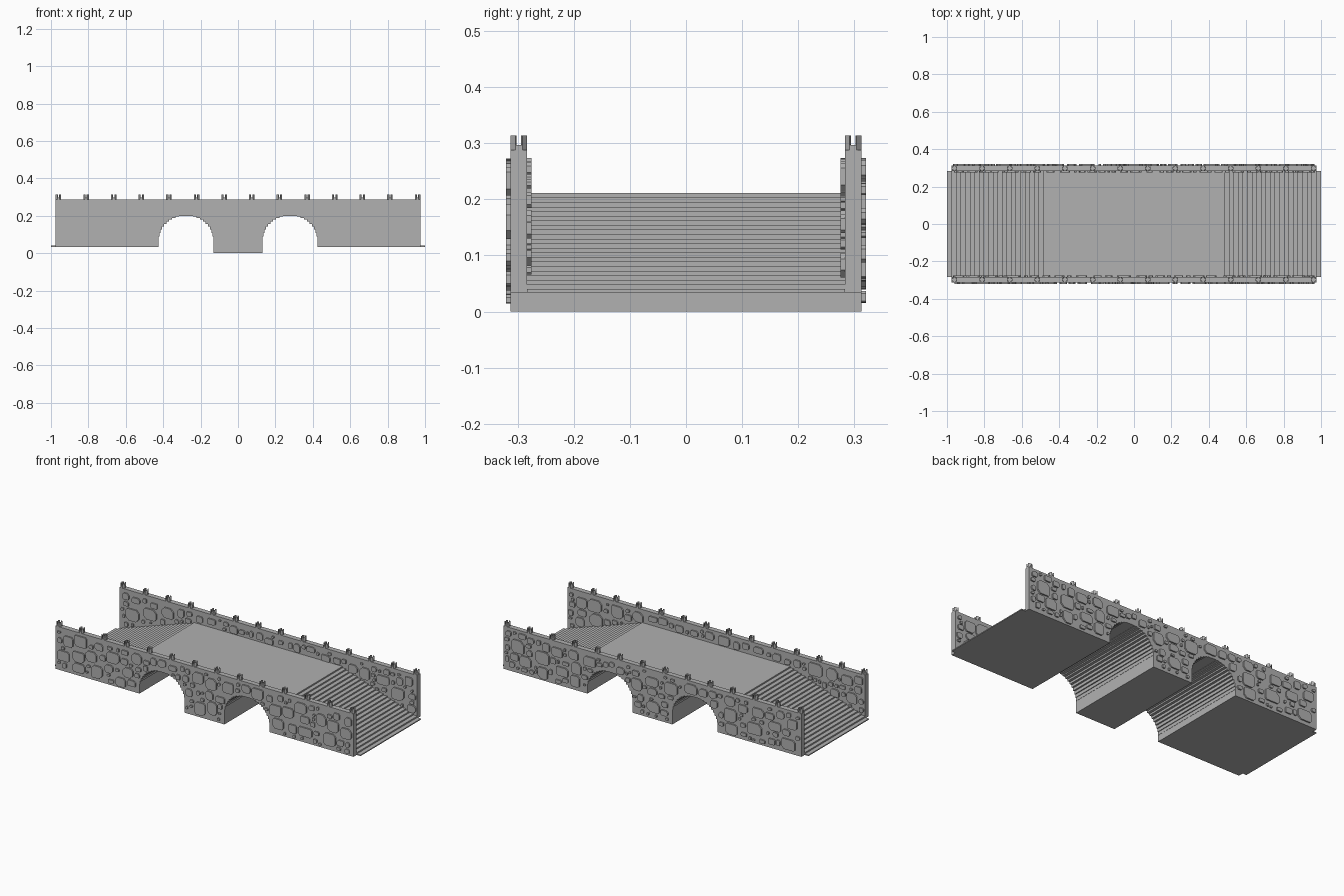
import bpy, bmesh, math, random

random.seed(7)
if "Cube" in bpy.data.objects:
    bpy.data.objects.remove(bpy.data.objects["Cube"])

stone_grey = bpy.data.materials.new("stone_grey")
stone_grey.use_nodes = True
GREY = (0.44, 0.44, 0.44, 1)
stone_grey.diffuse_color = GREY
bsdf = stone_grey.node_tree.nodes["Principled BSDF"]
bsdf.inputs["Base Color"].default_value = GREY
bsdf.inputs["Roughness"].default_value = 0.9

# Main dimensions
WALL_IN, WALL_OUT, WALL_END, WALL_TOP = 0.283, 0.313, 0.975, 0.288
BASE, DECK = 0.034, 0.211
ARCH_X, ARCH_R, ARCH_Z = 0.278, 0.148, 0.052
STEPS, RUN = 21, 0.0245
RISE = (DECK - 0.04) / STEPS


def prism(bm, points, low, high, axis="y"):
    """Extrude a flat outline between two levels along y or z."""
    def place(p, level):
        return (p[0], level, p[1]) if axis == "y" else (p[0], p[1], level)
    a = [bm.verts.new(place(p, low)) for p in points]
    b = [bm.verts.new(place(p, high)) for p in points]
    bm.faces.new(a)
    bm.faces.new(b[::-1])
    for i in range(len(a)):
        j = (i + 1) % len(a)
        bm.faces.new((a[i], b[i], b[j], a[j]))


def finish(bm, name):
    bmesh.ops.recalc_face_normals(bm, faces=bm.faces[:])
    mesh = bpy.data.meshes.new(name)
    bm.to_mesh(mesh)
    bm.free()
    mesh.materials.append(stone_grey)
    obj = bpy.data.objects.new(name, mesh)
    bpy.context.collection.objects.link(obj)
    return obj


def arch(cx, left_foot, right_foot, n=24):
    """Stepped arch outline from its left foot to its right foot."""
    ring = [(cx - ARCH_R * math.cos(math.pi * i / n),
             ARCH_Z + ARCH_R * math.sin(math.pi * i / n)) for i in range(n + 1)]
    pts = [(cx - ARCH_R, left_foot), ring[0]]
    for i in range(n):
        p, q = ring[i], ring[i + 1]
        pts += [(p[0], q[1]) if i < n / 2 else (q[0], p[1]), q]
    return pts + [(cx + ARCH_R, right_foot)]


def underside(end):
    return ([(-end, BASE)] + arch(-ARCH_X, BASE, 0) + arch(ARCH_X, 0, BASE)
            + [(end, BASE)])


def deck_height(x):
    return min(DECK, 0.04 + RISE * int((1 - abs(x)) / RUN))


# Deck with stairs at both ends
stairs = []
for i in range(STEPS + 1):
    z = 0.04 + RISE * i
    stairs.append((1 - RUN * i, z))
    if i < STEPS:
        stairs.append((1 - RUN * (i + 1), z))
bm = bmesh.new()
prism(bm, underside(1) + stairs + [(-x, z) for x, z in reversed(stairs)],
      -WALL_IN, WALL_IN)
finish(bm, "stair_deck")


def in_masonry(x, z):
    """True where the wall is solid around a point."""
    d = abs(abs(x) - ARCH_X)
    if d < ARCH_R + 0.008 and z < ARCH_Z:
        return False
    if math.hypot(d, z - ARCH_Z) < ARCH_R + 0.01:
        return False
    return z > (0.009 if abs(x) < ARCH_X - ARCH_R else BASE + 0.01)


def pack_stones(inner):
    """Place stones from large to small without overlaps."""
    placed = []
    for small, large, tries in ((0.06, 0.09, 160), (0.035, 0.06, 700),
                                (0.022, 0.04, 1300), (0.012, 0.025, 1500)):
        for _ in range(tries):
            w, h = random.uniform(small, large), random.uniform(small, large) * 0.85
            x = random.uniform(-0.968 + w / 2, 0.968 - w / 2)
            z = random.uniform(0.01 + h / 2, 0.274 - h / 2)
            if inner:
                if z - h / 2 < deck_height(x) + 0.003:
                    continue
            elif not all(in_masonry(x + sx * w / 2, z + sz * h / 2)
                         for sx in (-1, 0, 1) for sz in (-1, 0, 1)):
                continue
            if all(abs(x - a) > (w + c) / 2 + 0.007 or abs(z - b) > (h + d) / 2 + 0.007
                   for a, b, c, d in placed):
                placed.append((x, z, w, h))
    return placed


def stone_outline(x, z, w, h):
    """Rectangle with uneven cut corners."""
    pts = []
    for sx, sz in ((1, 1), (-1, 1), (-1, -1), (1, -1)):
        cut = min(w, h) * random.uniform(0.1, 0.32)
        across = (x + sx * (w / 2 - cut), z + sz * h / 2)
        side = (x + sx * w / 2, z + sz * (h / 2 - cut))
        pts += [side, across] if sx * sz > 0 else [across, side]
    return pts


def octagon_point(x, y, r, k):
    a = math.radians(22.5 + 45 * k)
    return (x + r * math.cos(a), y + r * math.sin(a))


for side, label in ((-1, "front"), (1, "back")):
    # Parapet wall
    bm = bmesh.new()
    prism(bm, underside(WALL_END) + [(WALL_END, WALL_TOP), (-WALL_END, WALL_TOP)],
          side * WALL_IN, side * WALL_OUT)
    finish(bm, label + "_wall")

    # Raised stones on both wall faces
    for inner, face, out in ((False, WALL_OUT, 0.008), (True, WALL_IN, -0.008)):
        bm = bmesh.new()
        for stone in pack_stones(inner):
            prism(bm, stone_outline(*stone), side * (face - out / 4), side * (face + out))
        finish(bm, label + ("_inner_stones" if inner else "_outer_stones"))

    # Small crown turrets along the wall top
    bm = bmesh.new()
    y = side * (WALL_IN + WALL_OUT) / 2
    for i in range(14):
        x = -0.96 + 1.92 * i / 13
        prism(bm, [octagon_point(x, y, 0.0162, k) for k in range(8)],
              WALL_TOP - 0.005, 0.297, "z")
        for k in (0, 2, 4, 6):
            prism(bm, [octagon_point(x, y, 0.0162, k), octagon_point(x, y, 0.0162, k + 1),
                       octagon_point(x, y, 0.0095, k + 1), octagon_point(x, y, 0.0095, k)],
                  0.296, 0.314, "z")
    finish(bm, label + "_turrets")
